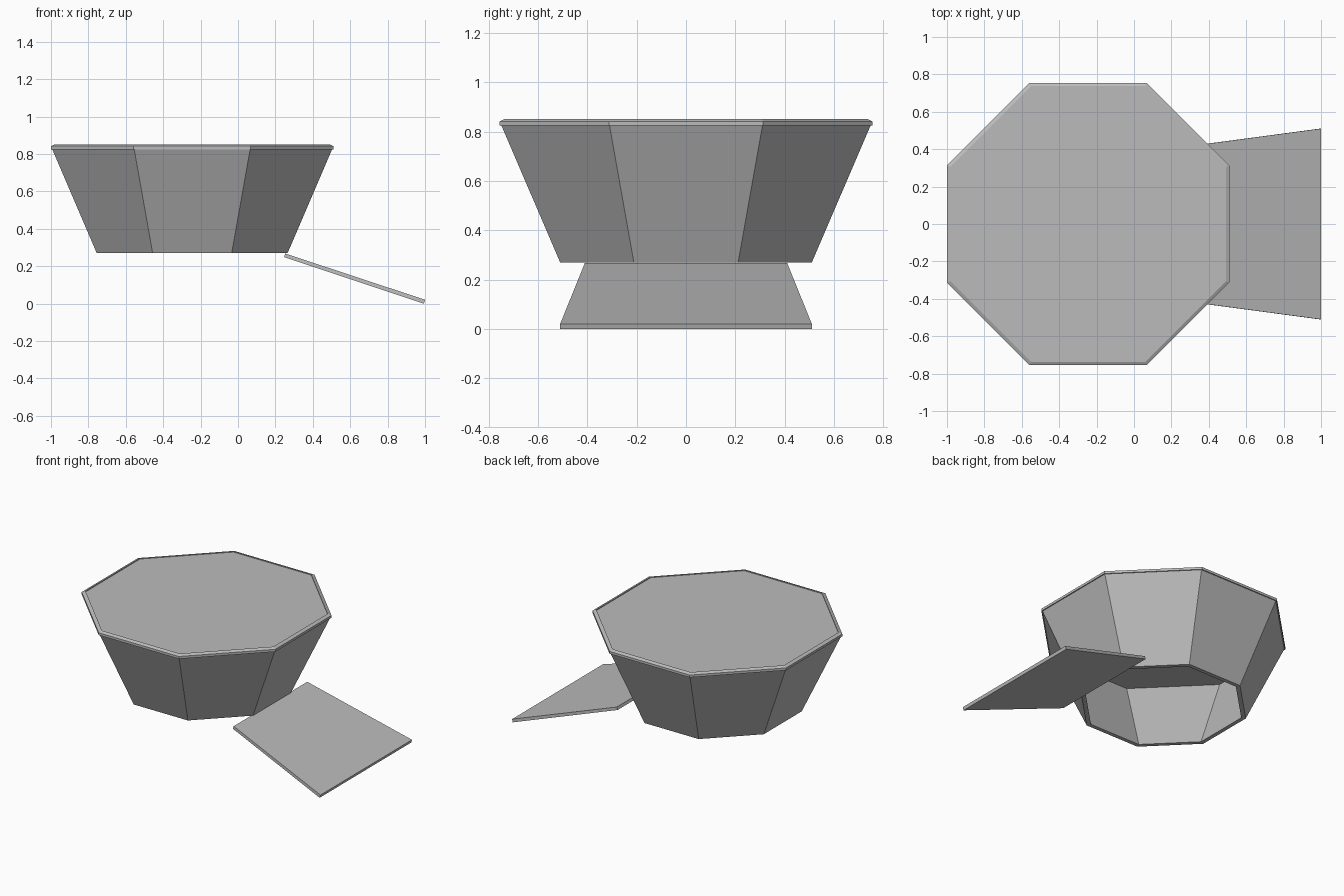
import bpy, bmesh, math

cube = bpy.data.objects.get("Cube")
if cube:
    bpy.data.objects.remove(cube)

SIDES = 8
CENTRE_X = -0.245

grey = bpy.data.materials.new("light grey")
grey.use_nodes = True
GREY = (0.50, 0.50, 0.50, 1)
grey.diffuse_color = GREY
grey.node_tree.nodes["Principled BSDF"].inputs["Base Color"].default_value = GREY


def finish(name, bm):
    bmesh.ops.recalc_face_normals(bm, faces=bm.faces)
    mesh = bpy.data.meshes.new(name)
    bm.to_mesh(mesh)
    bm.free()
    mesh.materials.append(grey)
    obj = bpy.data.objects.new(name, mesh)
    bpy.context.collection.objects.link(obj)
    return obj


def octagon(name, profile, closed):
    """Sweep a profile of (apothem, z) round the centre; a closed profile makes a ring."""
    bm = bmesh.new()
    rings = []
    for apothem, z in profile:
        r = apothem / math.cos(math.pi / SIDES)
        angles = [(i + 0.5) * math.tau / SIDES for i in range(SIDES)]
        rings.append([bm.verts.new((CENTRE_X + r * math.cos(a), r * math.sin(a), z))
                      for a in angles])
    pairs = list(zip(rings, rings[1:]))
    if closed:
        pairs.append((rings[-1], rings[0]))
    else:
        bm.faces.new(rings[0])
        bm.faces.new(rings[-1])
    for lower, upper in pairs:
        for i in range(SIDES):
            j = (i + 1) % SIDES
            bm.faces.new((lower[i], lower[j], upper[j], upper[i]))
    return finish(name, bm)


# Flared hollow walls, open underneath
octagon("flared_walls", [(0.51, 0.27), (0.748, 0.825), (0.72, 0.825), (0.482, 0.27)], True)

# Rim with a chamfered upper edge
octagon("roof_rim", [(0.755, 0.825), (0.755, 0.842), (0.737, 0.851),
                     (0.732, 0.851), (0.732, 0.825)], True)

# Roof panel sitting just inside the rim
octagon("roof_panel", [(0.733, 0.823), (0.733, 0.845)], False)

# Tapered ramp sloping down to the ground
bm = bmesh.new()
section = [(0.246, 0.249, 0.41), (0.994, 0.0, 0.51), (1.0, 0.021, 0.51), (0.253, 0.268, 0.41)]
left, right = [[bm.verts.new((x, side * half, z)) for x, z, half in section] for side in (1, -1)]
bm.faces.new(left)
bm.faces.new(right)
for i in range(4):
    j = (i + 1) % 4
    bm.faces.new((left[i], left[j], right[j], right[i]))
finish("ramp", bm)
